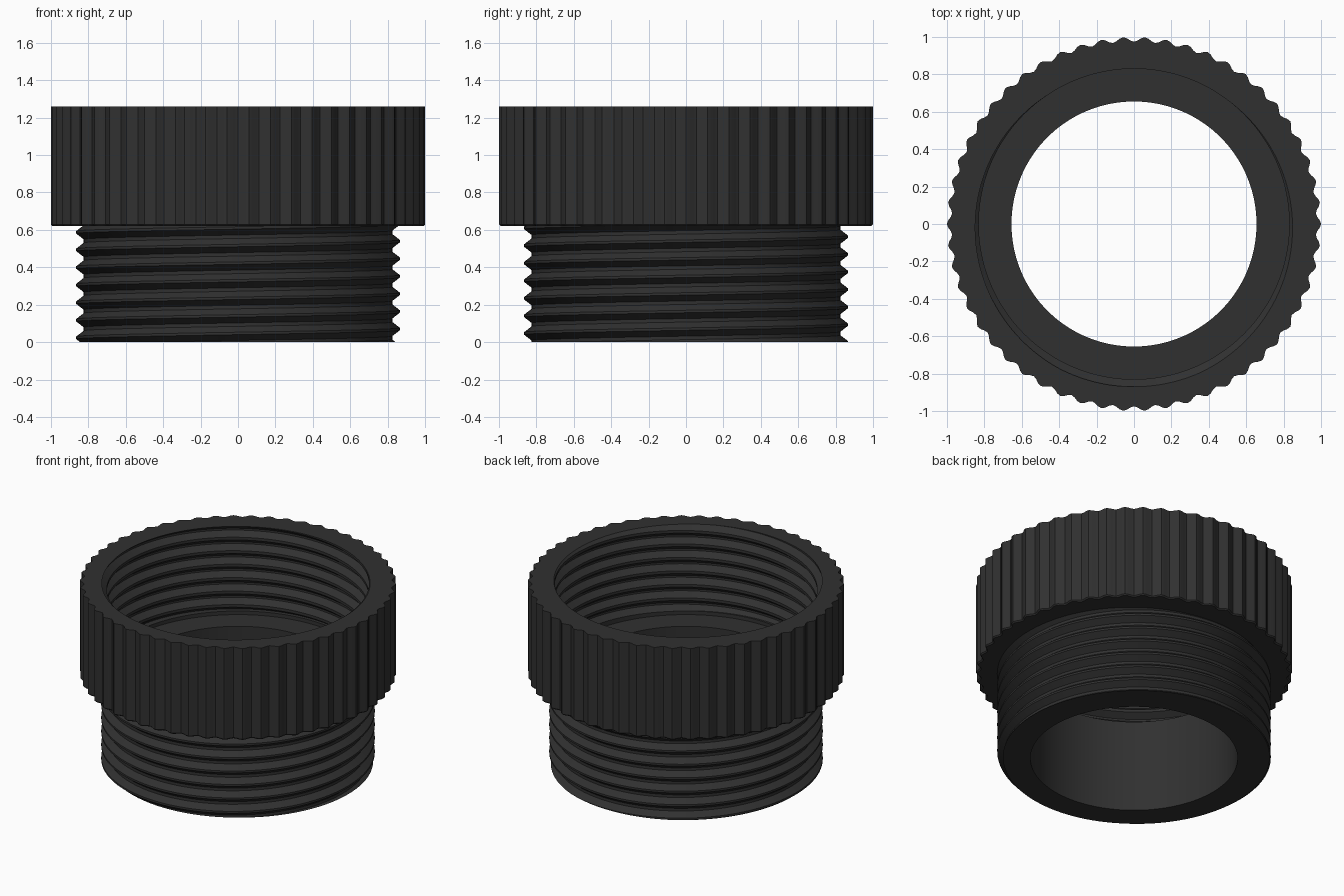
import bpy
import bmesh
from math import cos, sin, pi, tau

cube = bpy.data.objects.get("Cube")
if cube:
    bpy.data.objects.remove(cube, do_unlink=True)

RIDGES = 54
SEGMENTS = RIDGES * 6
PITCH = 0.094
BORE = 0.655
ROOT = 0.825
DEPTH = 0.04

black = bpy.data.materials.new("black plastic")
black.use_nodes = True
black.diffuse_color = (0.03, 0.03, 0.03, 1)
black.node_tree.nodes["Principled BSDF"].inputs["Base Color"].default_value = black.diffuse_color


def ring(r, z):
    """Plain circular row."""
    return lambda a: (r, z)


def knurl(z, inset=0.0):
    """Row with evenly spaced rounded grip ridges."""
    return lambda a: (0.987 - inset + 0.013 * cos(RIDGES * a), z)


def thread_radius(z, a, root, start):
    """Trapezoid thread: crest at 'start' for angle zero, climbing one pitch per turn."""
    phase = ((z - start) / PITCH - a / tau) % 1
    away = min(phase, 1 - phase)
    return root + DEPTH * min(1, max(0, (0.4 - away) / 0.33))


def thread_rows(low, high, root, start):
    """Helical rows along each thread edge, trimmed to the height range."""
    def row(height):
        def point(a):
            z = min(high, max(low, height + PITCH * a / tau))
            return thread_radius(z, a, root, start), z
        return point
    first = int((low - start) // PITCH) - 2
    last = int((high - start) // PITCH) + 2
    return [row(start + PITCH * (turn + edge))
            for turn in range(first, last + 1)
            for edge in (-0.4, -0.07, 0.07, 0.4)]


def loft(name, rows):
    """Sweep a closed loop of rows around the vertical axis."""
    bm = bmesh.new()
    grid = []
    for i in range(SEGMENTS + 1):
        a = tau * i / SEGMENTS
        column = []
        for row in rows:
            r, z = row(a)
            column.append(bm.verts.new((r * cos(a), r * sin(a), z)))
        grid.append(column)
    for here, following in zip(grid, grid[1:]):
        for j in range(len(rows)):
            k = (j + 1) % len(rows)
            bm.faces.new((here[j], following[j], following[k], here[k]))
    # Join the seam and collapse the trimmed thread ends
    bmesh.ops.remove_doubles(bm, verts=bm.verts, dist=0.00002)
    bmesh.ops.recalc_face_normals(bm, faces=bm.faces)
    mesh = bpy.data.meshes.new(name)
    bm.to_mesh(mesh)
    bm.free()
    mesh.materials.append(black)
    obj = bpy.data.objects.new(name, mesh)
    bpy.context.collection.objects.link(obj)
    bpy.ops.object.select_all(action="DESELECT")
    obj.select_set(True)
    bpy.context.view_layer.objects.active = obj
    bpy.ops.object.shade_smooth_by_angle(angle=pi / 6)
    return obj


# Lower neck with outside thread, plain bore and the inner floor ledge
loft("threaded_neck",
     [ring(BORE, 0)]
     + thread_rows(0, 0.63, ROOT, 0.07)
     + [ring(0.9, 0.63), ring(0.9, 0.645), ring(BORE, 0.645)])

# Upper grip ring with ridged outside and inside thread
loft("knurled_ring",
     [ring(0.83, 0.62), knurl(0.62, 0.008), knurl(0.628), knurl(1.26)]
     + thread_rows(0.67, 1.26, 0.83, 1.19)[::-1]
     + [ring(0.83, 0.67)])
